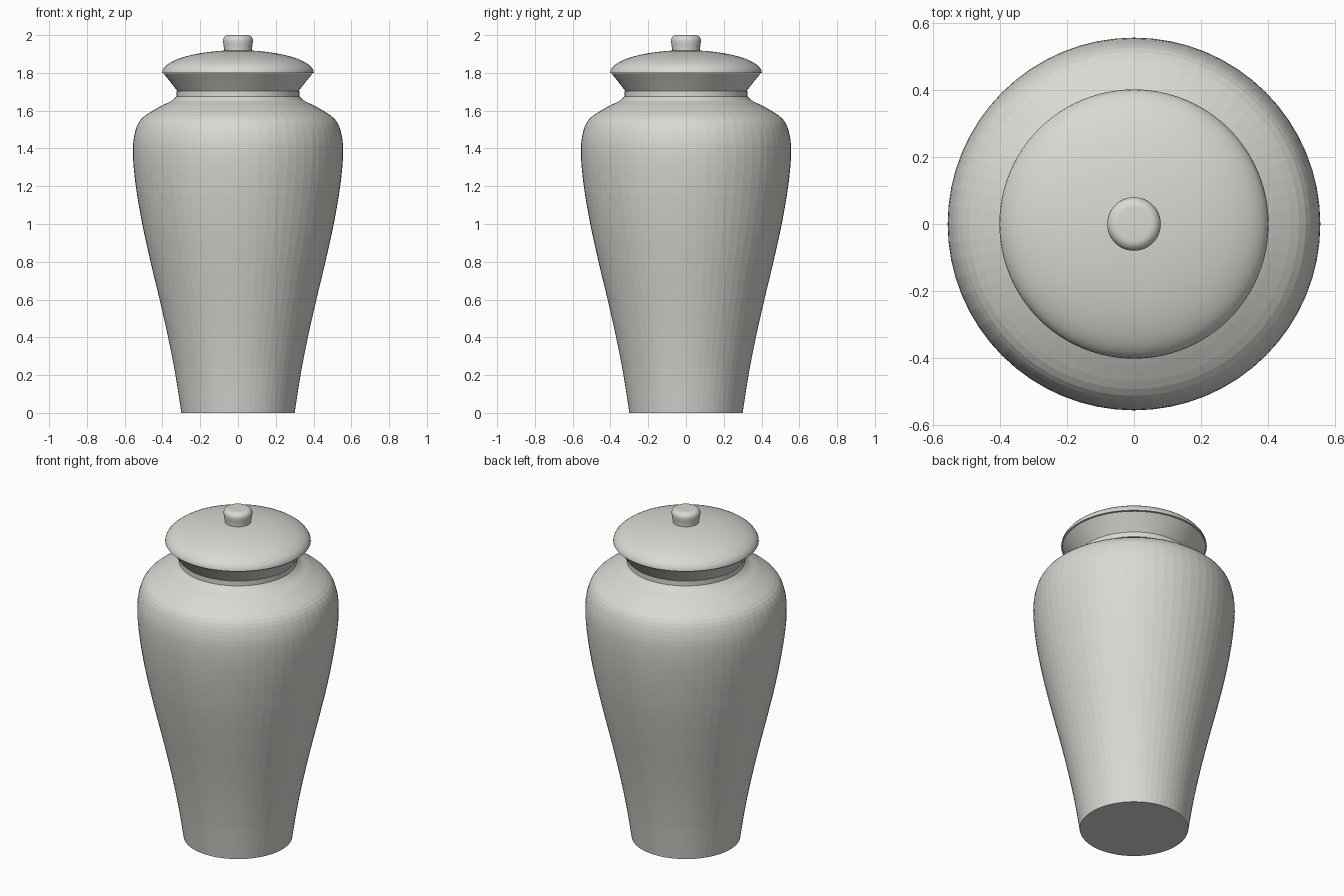
import bpy, bmesh, math

if "Cube" in bpy.data.objects:
    bpy.data.objects.remove(bpy.data.objects["Cube"])

clay = bpy.data.materials.new("pale_grey_clay")
clay.diffuse_color = (0.70, 0.69, 0.65, 1)
clay.use_nodes = True
clay.node_tree.nodes["Principled BSDF"].inputs["Base Color"].default_value = clay.diffuse_color


def lathe(name, profile, sides, smooth):
    """Revolve an (r, z) profile about z; zero radius ends become poles."""
    bm = bmesh.new()
    rings = []
    for r, z in profile:
        if r < 1e-5:
            rings.append([bm.verts.new((0, 0, z))] * sides)
        else:
            rings.append([bm.verts.new((r * math.cos(math.tau * i / sides),
                                        r * math.sin(math.tau * i / sides), z))
                          for i in range(sides)])
    for a, b in zip(rings, rings[1:]):
        for i in range(sides):
            j = (i + 1) % sides
            quad = list(dict.fromkeys((a[i], a[j], b[j], b[i])))
            bm.faces.new(quad)
    bmesh.ops.recalc_face_normals(bm, faces=bm.faces)
    me = bpy.data.meshes.new(name)
    bm.to_mesh(me)
    bm.free()
    ob = bpy.data.objects.new(name, me)
    bpy.context.collection.objects.link(ob)
    me.materials.append(clay)
    if smooth:
        bpy.ops.object.select_all(action='DESELECT')
        ob.select_set(True)
        bpy.context.view_layer.objects.active = ob
        bpy.ops.object.shade_smooth_by_angle(angle=math.radians(40))
    return ob


def spline(pts, steps):
    """Catmull-Rom curve through the points."""
    p = [pts[0]] + pts + [pts[-1]]
    out = []
    for k in range(1, len(p) - 2):
        for s in range(steps):
            t = s / steps
            out.append(tuple(0.5 * (2 * b + (c - a) * t
                             + (2 * a - 5 * b + 4 * c - d) * t * t
                             + (3 * b - a - 3 * c + d) * t ** 3)
                             for a, b, c, d in zip(*p[k - 1:k + 3])))
    return out + [pts[-1]]


# Body: tapering wall and rounded shoulder, faceted
wall = [(0.30, 0), (0.331, 0.2), (0.37, 0.4), (0.415, 0.6), (0.463, 0.8),
        (0.507, 1.0), (0.541, 1.2), (0.556, 1.36), (0.549, 1.47),
        (0.513, 1.555), (0.42, 1.618), (0.355, 1.65), (0.325, 1.676)]
lathe("jar_body", [(0, 0)] + spline(wall, 4) + [(0, 1.676)], 64, False)

# Neck band and flared rim
lathe("neck_band", [(0, 1.67), (0.325, 1.67), (0.325, 1.705), (0, 1.705)], 64, True)
lathe("flared_rim", [(0, 1.70), (0.318, 1.70), (0.335, 1.722), (0.362, 1.757),
                     (0.395, 1.797), (0, 1.797)], 64, True)

# Domed lid
dome = [(0.402 * math.cos(a), 1.80 + 0.12 * math.sin(a))
        for a in (math.pi / 2 * i / 16 for i in range(17))]
lathe("lid", [(0, 1.80)] + dome, 96, True)

# Knob with a rounded top
top = [(0.05 + 0.03 * math.cos(a), 1.97 + 0.03 * math.sin(a))
       for a in (math.pi / 2 * i / 8 for i in range(9))]
lathe("lid_knob", [(0, 1.90), (0.073, 1.90), (0.073, 1.925), (0.077, 1.95)]
      + top + [(0, 2.0)], 48, True)
